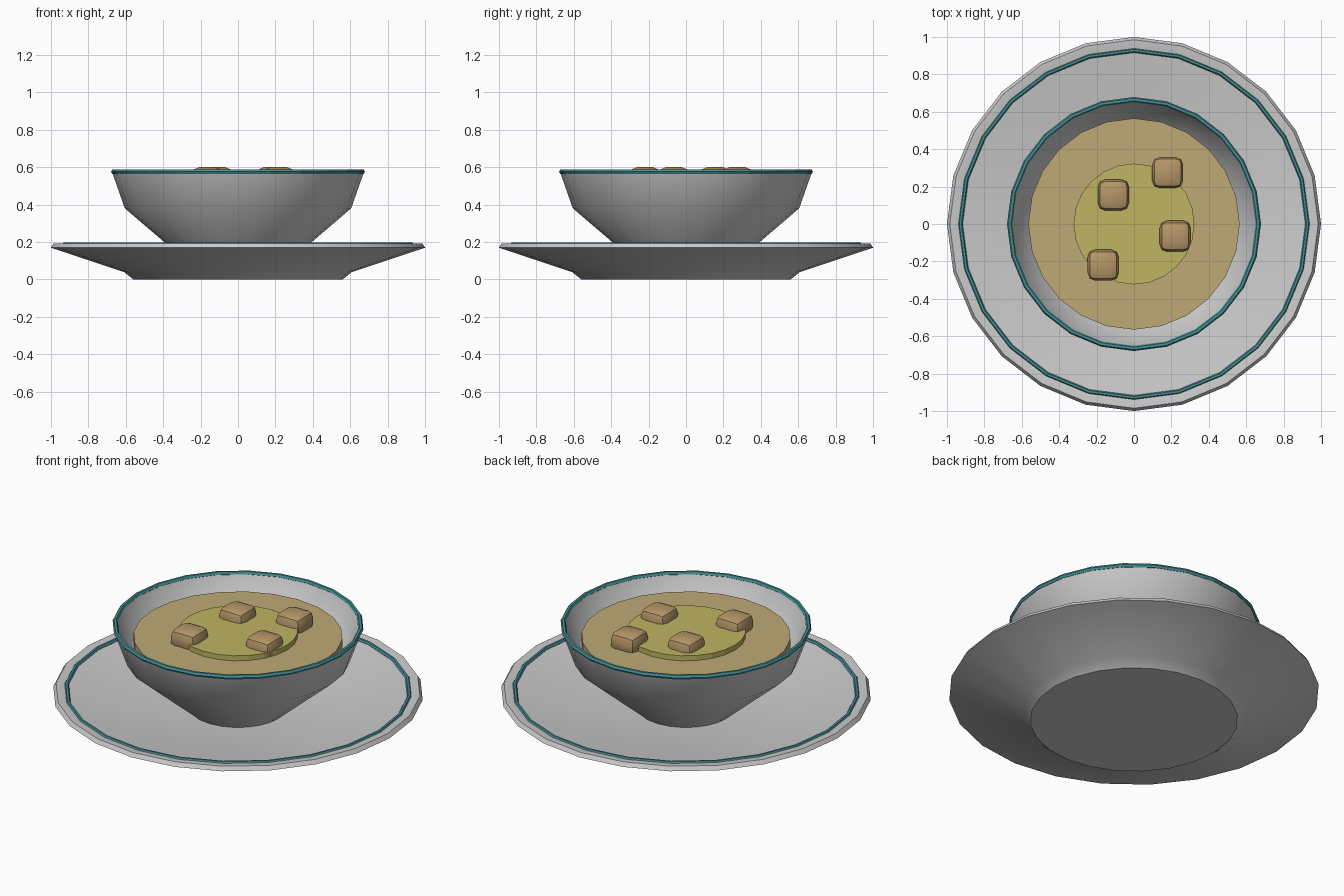
import bpy, bmesh, math

if "Cube" in bpy.data.objects:
    bpy.data.objects.remove(bpy.data.objects["Cube"])

N = 24


def material(name, rgb):
    m = bpy.data.materials.new(name)
    m.diffuse_color = (*rgb, 1)
    m.use_nodes = True
    m.node_tree.nodes["Principled BSDF"].inputs["Base Color"].default_value = m.diffuse_color
    return m


TEAL = material("teal_glaze", (0.06, 0.27, 0.29))
SOUP = material("soup", (0.52, 0.40, 0.18))
OIL = material("oil", (0.52, 0.46, 0.12))
BREAD = material("bread", (0.47, 0.31, 0.14))


def add_object(name, bm, mat=None, smooth=None):
    bmesh.ops.recalc_face_normals(bm, faces=bm.faces)
    me = bpy.data.meshes.new(name)
    bm.to_mesh(me)
    bm.free()
    ob = bpy.data.objects.new(name, me)
    bpy.context.collection.objects.link(ob)
    if mat:
        me.materials.append(mat)
    if smooth:
        bpy.ops.object.select_all(action='DESELECT')
        ob.select_set(True)
        bpy.context.view_layer.objects.active = ob
        bpy.ops.object.shade_smooth_by_angle(angle=math.radians(smooth))
    return ob


def lathe(name, profile, mat=None, smooth=None, closed=False):
    """Spin (radius, z) points round z; open profiles get flat end caps."""
    bm = bmesh.new()
    rings = [[bm.verts.new((r * math.cos(2 * math.pi * i / N),
                            r * math.sin(2 * math.pi * i / N), z))
              for i in range(N)] for r, z in profile]
    pairs = list(zip(rings, rings[1:]))
    if closed:
        pairs.append((rings[-1], rings[0]))
    else:
        bm.faces.new(rings[0])
        bm.faces.new(rings[-1])
    for a, b in pairs:
        for i in range(N):
            j = (i + 1) % N
            bm.faces.new((a[i], a[j], b[j], b[i]))
    return add_object(name, bm, mat, smooth)


def ring(name, radius, z, minor):
    section = [(radius + minor * math.cos(k * math.pi / 3),
                z + minor * math.sin(k * math.pi / 3)) for k in range(6)]
    return lathe(name, section, TEAL, closed=True)


# Saucer plate with foot, sloping rim and flat well
lathe("plate", [(0.56, 0), (0.61, 0.04), (1.0, 0.17), (0.985, 0.193),
                (0.945, 0.19), (0.557, 0.09)], smooth=30)
ring("plate_rim_band", 0.928, 0.186, 0.012)

# Bowl with outer and inner walls
lathe("bowl", [(0.26, 0.085), (0.605, 0.38), (0.672, 0.57), (0.652, 0.575),
               (0.575, 0.40), (0.25, 0.14)], smooth=35)
ring("bowl_rim_band", 0.665, 0.576, 0.014)

# Soup and the oil pool on it
lathe("soup", [(0.565, 0.46), (0.565, 0.513)], SOUP)
lathe("oil_pool", [(0.323, 0.505), (0.323, 0.543)], OIL)

# Croutons: bevelled bread cubes
for k, (x, y) in enumerate([(0.18, 0.275), (-0.11, 0.155),
                            (0.22, -0.065), (-0.165, -0.22)]):
    bm = bmesh.new()
    bmesh.ops.create_cube(bm, size=1)
    bmesh.ops.scale(bm, vec=(0.166, 0.166, 0.12), verts=bm.verts)
    bmesh.ops.bevel(bm, geom=bm.edges[:], offset=0.04, segments=2,
                    profile=0.5, affect='EDGES')
    ob = add_object(f"crouton_{k + 1}", bm, BREAD, smooth=30)
    ob.location = (x, y, 0.54)
